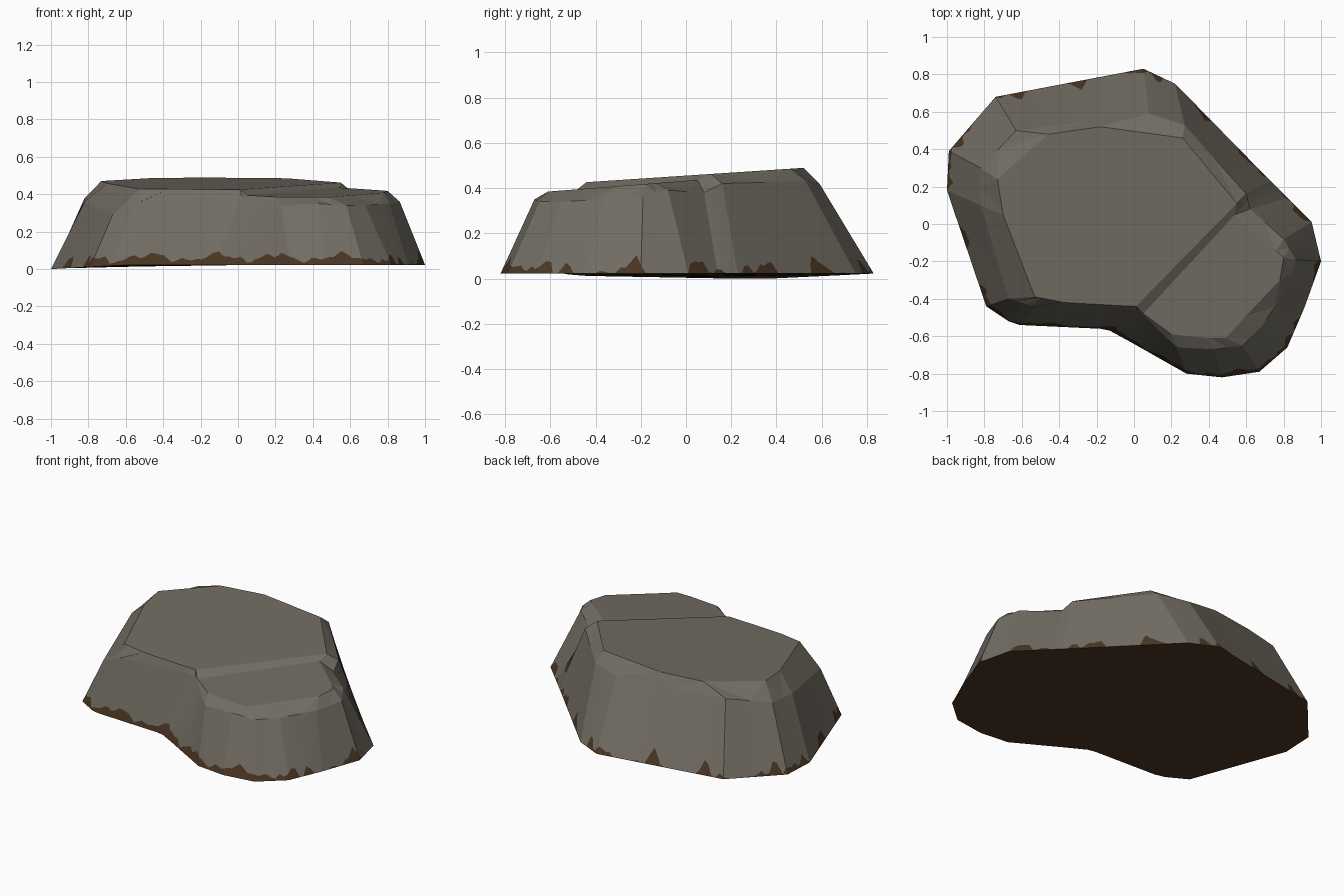
import bpy, bmesh, math
from mathutils import Vector

if "Cube" in bpy.data.objects:
    bpy.data.objects.remove(bpy.data.objects["Cube"])

# Three matching outlines, counterclockwise from the left: foot, shoulder, top rim
FOOT = [(-.99, .39), (-1, .18), (-.79, -.44), (-.67, -.52), (-.61, -.54), (-.18, -.56),
        (-.13, -.57), (-.02, -.63), (.28, -.80), (.47, -.82), (.67, -.79), (.82, -.66),
        (.91, -.45), (1, -.20), (.95, .01), (.82, .14), (.73, .23), (.22, .75),
        (.05, .83), (-.74, .68)]
SHOULDER = [(-.82, .30, .38), (-.82, .10, .36), (-.67, -.40, .29), (-.57, -.43, .34),
            (-.52, -.44, .36), (-.10, -.45, .39), (.02, -.46, .39), (.08, -.52, .37),
            (.23, -.66, .34), (.43, -.67, .35), (.58, -.65, .34), (.68, -.55, .34),
            (.81, -.36, .35), (.865, -.19, .36), (.80, -.08, .39), (.62, .08, .38),
            (.60, .16, .42), (.27, .53, .43), (.08, .59, .42), (-.63, .50, .43)]
RIM = [(-.73, .24), (-.70, .05), (-.53, -.39), (-.50, -.395), (-.37, -.42), (-.05, -.438),
       (.01, -.44), (.05, -.48), (.20, -.59), (.40, -.61), (.49, -.61), (.60, -.49),
       (.78, -.30), (.80, -.18), (.76, -.14), (.54, .05), (.55, .11), (.26, .46),
       (-.18, .52), (-.46, .48)]
N = len(FOOT)
LOW = range(7, 16)          # rim points on the lower ledge


def material(name, col):
    m = bpy.data.materials.new(name)
    m.diffuse_color = (*col, 1)
    m.use_nodes = True
    m.node_tree.nodes["Principled BSDF"].inputs["Base Color"].default_value = m.diffuse_color
    return m


def dirt_height(p, s):
    """Ragged dirt line, thicker along the front."""
    n = .5 * math.sin(17 * s) + .3 * math.sin(41 * s + 1) + .2 * math.sin(73 * s + 2)
    if p.y < -.4 and p.x < .8:
        return max(.012, .04 + .035 * n)
    return max(.0, -.005 + .1 * n)


bm = bmesh.new()
foot = [Vector((x, y, .022 * min(1, (x + 1) * 2.5))) for x, y in FOOT]
shoulder = [Vector(p) for p in SHOULDER]
rim = [bm.verts.new((x, y, .432 + .078 * y if i in LOW else .455 + .066 * y))
       for i, (x, y) in enumerate(RIM)]

# Sloping walls, split into columns so that the dirt line can wander
cols, corner, s = [], [], 0
for i in range(N):
    j = (i + 1) % N
    length = (foot[j] - foot[i]).length
    steps = max(2, round(length / .025))
    corner.append(len(cols))
    for k in range(steps):
        t = k / steps
        a, b = foot[i].lerp(foot[j], t), shoulder[i].lerp(shoulder[j], t)
        h = dirt_height(a, s + length * t)
        cols.append((bm.verts.new(a), bm.verts.new(a.lerp(b, max(.004, h / (b.z - a.z)))),
                     bm.verts.new(b)))
    s += length
corner.append(len(cols))
M = len(cols)
for c in range(M):
    p, q = cols[c], cols[(c + 1) % M]
    bm.faces.new((p[0], q[0], q[1], p[1])).material_index = 1
    bm.faces.new((p[1], q[1], q[2], p[2]))

# Bevelled shoulder up to the rim
for i in range(N):
    j = (i + 1) % N
    edge = [cols[c % M][2] for c in range(corner[i], corner[i + 1] + 1)]
    mid = len(edge) // 2
    for k in range(len(edge) - 1):
        bm.faces.new((edge[k], edge[k + 1], rim[i] if k < mid else rim[j]))
    bm.faces.new((edge[mid], rim[j], rim[i]))

# Upper plateau, small step and lower ledge
bm.faces.new([rim[i] for i in range(N) if i not in LOW])
bm.faces.new([rim[i] for i in LOW])
bm.faces.new((rim[6], rim[7], rim[15], rim[16]))

# Dirty underside
bm.faces.new([c[0] for c in reversed(cols)]).material_index = 1

bmesh.ops.recalc_face_normals(bm, faces=bm.faces)
mesh = bpy.data.meshes.new("rock")
bm.to_mesh(mesh)
bm.free()
mesh.materials.append(material("stone grey", (.168, .152, .124)))
mesh.materials.append(material("dirt brown", (.068, .036, .016)))
rock = bpy.data.objects.new("rock", mesh)
bpy.context.collection.objects.link(rock)
